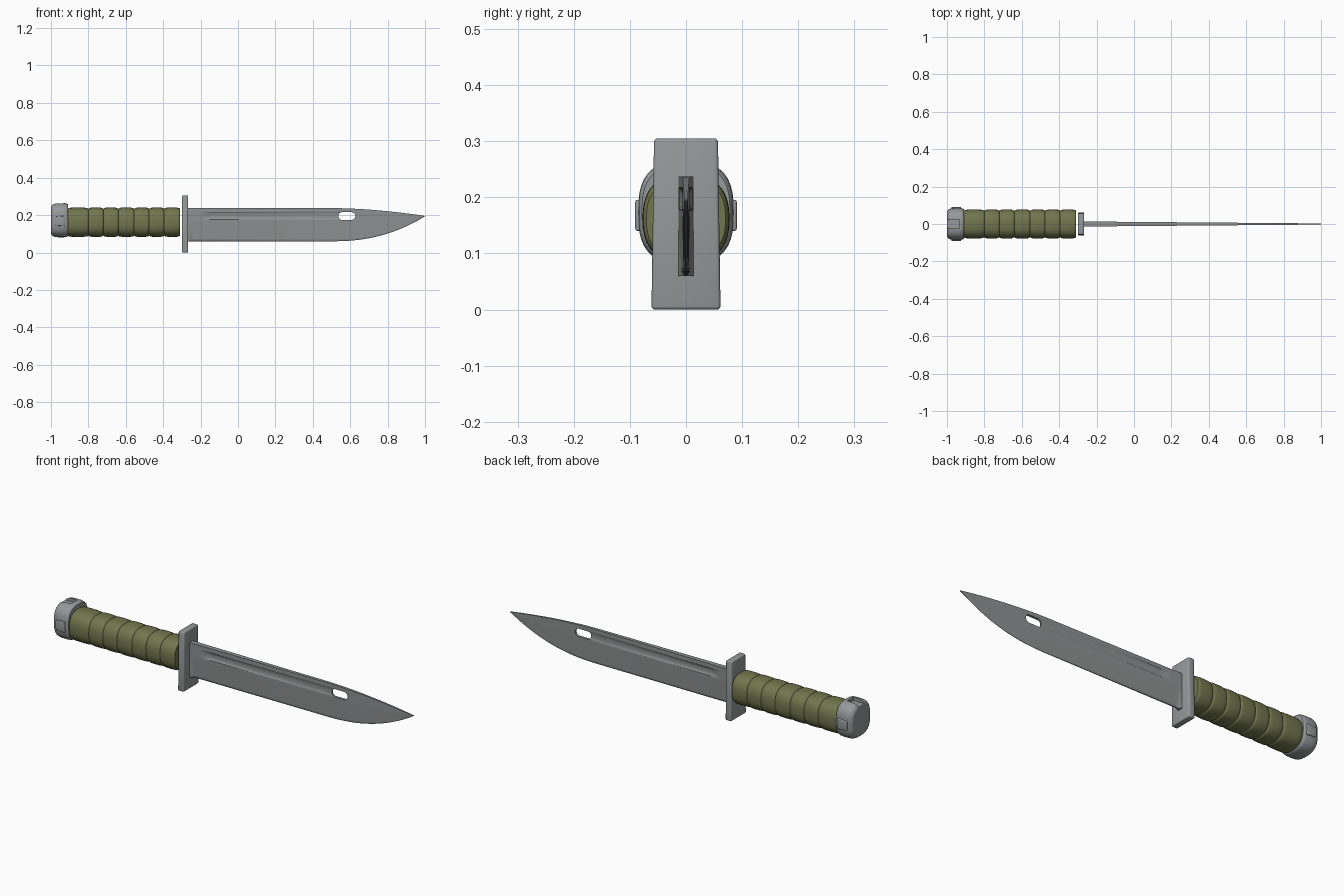
import bpy, bmesh, math
from mathutils import Matrix

if "Cube" in bpy.data.objects:
    bpy.data.objects.remove(bpy.data.objects["Cube"])


def material(name, rgb):
    m = bpy.data.materials.new(name)
    m.diffuse_color = (*rgb, 1)
    m.use_nodes = True
    m.node_tree.nodes["Principled BSDF"].inputs["Base Color"].default_value = m.diffuse_color
    return m


STEEL = material("steel grey", (0.30, 0.32, 0.32))
BLADE = material("blade grey", (0.27, 0.285, 0.285))
OLIVE = material("olive green", (0.165, 0.18, 0.075))


def finish(name, bm, mat, angle=35):
    bmesh.ops.recalc_face_normals(bm, faces=bm.faces)
    me = bpy.data.meshes.new(name)
    bm.to_mesh(me)
    bm.free()
    me.materials.append(mat)
    ob = bpy.data.objects.new(name, me)
    bpy.context.collection.objects.link(ob)
    smooth(ob, angle)
    return ob


def smooth(ob, angle):
    bpy.ops.object.select_all(action='DESELECT')
    ob.select_set(True)
    bpy.context.view_layer.objects.active = ob
    bpy.ops.object.shade_smooth_by_angle(angle=math.radians(angle))


def loft(name, rings, mat, angle=35):
    """Skin a list of equal-length closed point rings and cap both ends."""
    bm = bmesh.new()
    vs = [[bm.verts.new(p) for p in r] for r in rings]
    n = len(vs[0])
    for a, b in zip(vs, vs[1:]):
        for i in range(n):
            j = (i + 1) % n
            bm.faces.new((a[i], a[j], b[j], b[i]))
    bm.faces.new(vs[0])
    bm.faces.new(vs[-1])
    return finish(name, bm, mat, angle)


def superellipse(x, cz, ry, rz, n, count=64):
    pts = []
    for i in range(count):
        a = 2 * math.pi * i / count
        c, s = math.cos(a), math.sin(a)
        pts.append((x, ry * math.copysign(abs(c) ** (2 / n), c),
                    cz + rz * math.copysign(abs(s) ** (2 / n), s)))
    return pts


def box(name, x, y, z, mat, bevel, taper=None):
    bm = bmesh.new()
    size = (x[1] - x[0], y[1] - y[0], z[1] - z[0])
    mid = (sum(x) / 2, sum(y) / 2, sum(z) / 2)
    bmesh.ops.create_cube(bm, size=1, matrix=Matrix.Translation(mid) @ Matrix.Diagonal((*size, 1)))
    if taper:
        taper(bm)
    if bevel:
        bmesh.ops.bevel(bm, geom=bm.edges[:], offset=bevel, segments=3, profile=0.5, affect='EDGES')
    return finish(name, bm, mat)


def cut(target, cutter, angle=35):
    mod = target.modifiers.new("cut", 'BOOLEAN')
    mod.operation, mod.solver, mod.object = 'DIFFERENCE', 'EXACT', cutter
    bpy.ops.object.select_all(action='DESELECT')
    target.select_set(True)
    bpy.context.view_layer.objects.active = target
    bpy.ops.object.modifier_apply(modifier=mod.name)
    bpy.data.objects.remove(cutter)
    smooth(target, angle)


def step(a, b, x):
    t = min(1, max(0, (x - a) / (b - a)))
    return t * t * (3 - 2 * t)


# Blade: clip of straight body and curved point, hollowed by a fuller on each side
def blade_ring(x, rows=44):
    u = max(0, (x - 0.5) / 0.5)
    top = 0.2375 - 0.042 * u ** 1.8
    low = 0.060 + 0.134 * u ** 2.3
    h = 0.0135 - 0.0105 * (x + 0.27) / 1.27
    side = []
    for i in range(rows + 1):
        v = i / rows
        z = low + (top - low) * v
        ground = 0.2 + 0.4 * min(1, v / 0.05) + 0.4 * min(1, v / 0.6)
        y = h * (ground + (1 - ground) * (1 - step(-0.262, -0.245, x)))
        groove = max(0, 1 - ((z - 0.197) / 0.019) ** 2)
        y -= 0.5 * h * math.sqrt(groove) * step(-0.21, -0.14, x) * (1 - step(0.55, 0.60, x))
        side.append((y, z))
    return [(x, y, z) for y, z in side] + [(x, -y, z) for y, z in reversed(side)]


stations = [-0.27, -0.262, -0.256, -0.25, -0.245]
stations += [-0.23 + 1.23 * i / 110 for i in range(111)]
blade = loft("blade", [blade_ring(x) for x in stations], BLADE, 30)

# Rounded slot through the blade
slot = []
for y in (-0.1, 0.1):
    ring = []
    for i in range(32):
        a = 2 * math.pi * (i + 0.5) / 32
        c = 0.582 + math.copysign(0.0255, math.cos(a))
        ring.append((c + 0.0195 * math.cos(a), y, 0.195 + 0.0205 * math.sin(a)))
    slot.append(ring)
cut(blade, loft("slot_cutter", slot, BLADE), 30)


# Crossguard, slightly wider at the bottom
def widen(bm):
    for v in bm.verts:
        v.co.y *= 1.08 if v.co.z < 0.1 else 1.0


box("guard", (-0.30, -0.266), (-0.057, 0.057), (0, 0.305), STEEL, 0.006, widen)

# Grip with seven swollen bands separated by narrow grooves
bands = [-0.912, -0.80, -0.72, -0.64, -0.555, -0.475, -0.395, -0.31]
rings = []
for a, b in zip(bands, bands[1:]):
    for t in (0, 0.04, 0.09, 0.16, 0.3, 0.5, 0.7, 0.84, 0.91, 0.96, 1):
        if t == 0 and rings:
            continue
        e = abs(2 * t - 1)
        r = 0.0785 - 0.002 * e ** 2 - 0.005 * e ** 10
        rings.append(superellipse(a + (b - a) * t, 0.162, r * 0.985, r, 2.5))
loft("grip", rings, OLIVE, 40)

# Pommel cap with rounded ends
profile = [(-1.0, 0.76), (-0.998, 0.83), (-0.993, 0.90), (-0.985, 0.955), (-0.973, 0.99),
           (-0.96, 1.0), (-0.93, 1.0), (-0.919, 0.985), (-0.912, 0.955), (-0.909, 0.92)]
pommel = loft("pommel", [superellipse(x, 0.173, 0.085 * k, 0.0915 * k, 2.8) for x, k in profile], STEEL, 40)

# Locking notch along the top of the pommel
cut(pommel, box("notch_cutter", (-1.05, -0.934), (-0.025, 0.025), (0.247, 0.32), STEEL, 0), 40)


# Raised catches on both sides of the pommel
def narrow(bm):
    for v in bm.verts:
        if v.co.x < -0.95:
            v.co.z = 0.168 + (v.co.z - 0.168) * 0.85


for name, s in (("catch_front", -1), ("catch_back", 1)):
    box(name, (-0.976, -0.924), tuple(sorted((s * 0.07, s * 0.0905))), (0.14, 0.196), STEEL, 0.004, narrow)
